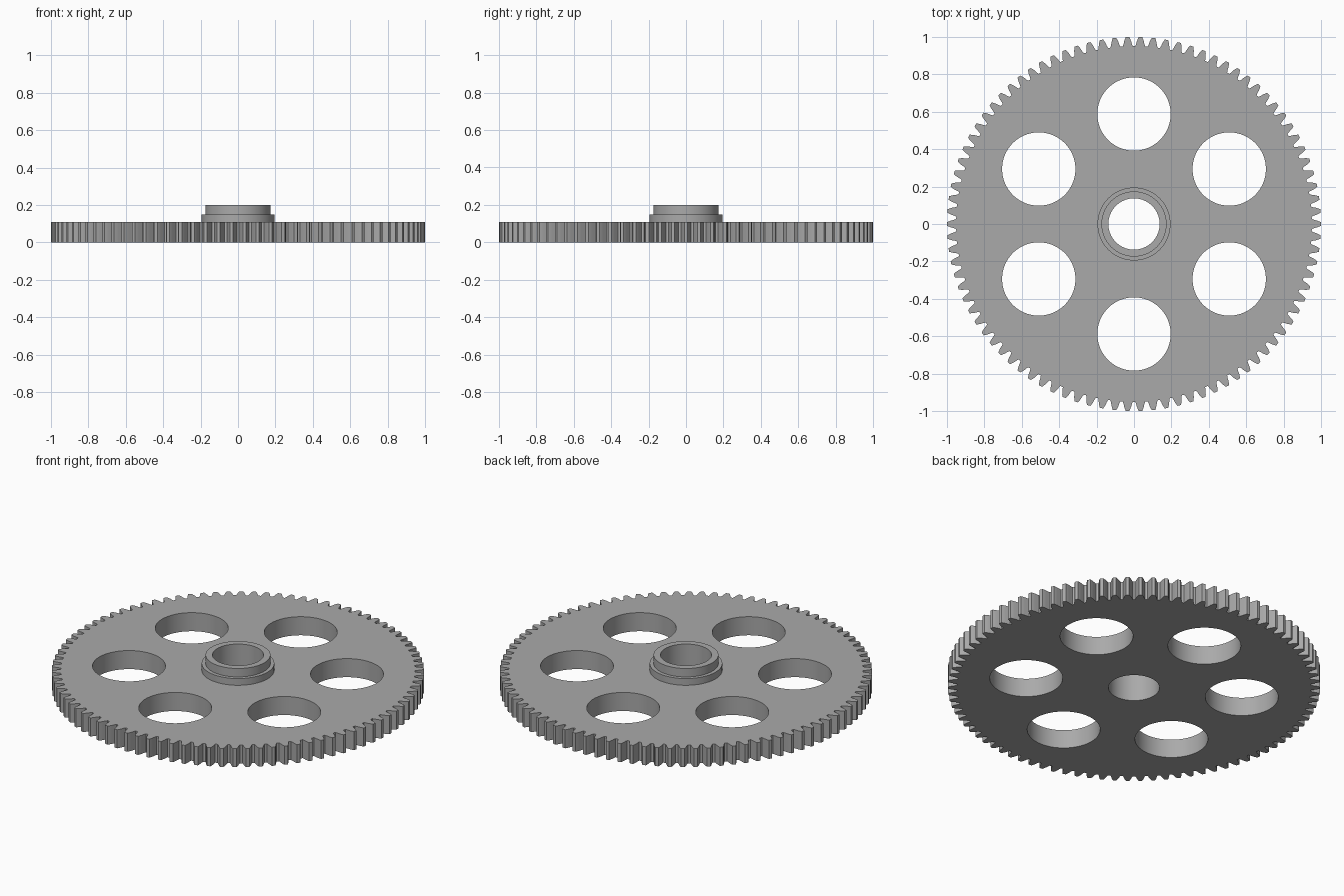
import bpy, bmesh
from math import sin, cos, pi, tau

cube = bpy.data.objects.get("Cube")
if cube:
    bpy.data.objects.remove(cube, do_unlink=True)

TEETH = 90
TIP_R, ROOT_R = 1.0, 0.951
THICK = 0.11
BORE_R = 0.137
HOLE_R, HOLE_DIST, HOLES = 0.196, 0.588, 6
SEGMENTS = 96

steel = bpy.data.materials.new("steel grey")
steel.use_nodes = True
grey = (0.4, 0.4, 0.4, 1)
steel.diffuse_color = grey
steel.node_tree.nodes["Principled BSDF"].inputs["Base Color"].default_value = grey


def polar(r, a):
    return r * cos(a), r * sin(a)


def circle(r, cx=0, cy=0):
    return [(cx + r * cos(tau * i / SEGMENTS), cy + r * sin(tau * i / SEGMENTS))
            for i in range(SEGMENTS)]


def gear_outline():
    # Half of one tooth: radius and half width as a fraction of the pitch
    flank = [(ROOT_R, 0.40), (0.962, 0.335), (0.978, 0.27), (0.990, 0.20), (TIP_R, 0.13)]
    pitch = tau / TEETH
    points = []
    for i in range(TEETH):
        mid = pi / 2 + (i + 0.5) * pitch
        points += [polar(r, mid - w * pitch) for r, w in flank]
        points += [polar(r, mid + w * pitch) for r, w in reversed(flank)]
    return points


def finish(bm, name):
    bmesh.ops.recalc_face_normals(bm, faces=bm.faces)
    mesh = bpy.data.meshes.new(name)
    bm.to_mesh(mesh)
    bm.free()
    mesh.materials.append(steel)
    ob = bpy.data.objects.new(name, mesh)
    bpy.context.collection.objects.link(ob)
    bpy.ops.object.select_all(action="DESELECT")
    ob.select_set(True)
    bpy.context.view_layer.objects.active = ob
    bpy.ops.object.shade_smooth_by_angle(angle=pi / 9)
    return ob


# Toothed disc: outline with the bore and round openings, extruded upwards
bm = bmesh.new()
loops = [gear_outline(), circle(BORE_R)]
for i in range(HOLES):
    loops.append(circle(HOLE_R, *polar(HOLE_DIST, pi / 2 + tau * i / HOLES)))
edges = []
for loop in loops:
    verts = [bm.verts.new((x, y, 0)) for x, y in loop]
    edges += [bm.edges.new((v, verts[i - 1])) for i, v in enumerate(verts)]
bmesh.ops.triangle_fill(bm, edges=edges, use_beauty=True, normal=(0, 0, 1))
top = bmesh.ops.extrude_face_region(bm, geom=bm.faces[:], use_keep_orig=True)
bmesh.ops.translate(bm, vec=(0, 0, THICK),
                    verts=[g for g in top["geom"] if isinstance(g, bmesh.types.BMVert)])
finish(bm, "toothed_disc")

# Stepped hub: a collar and a narrower sleeve, revolved around the bore
bm = bmesh.new()
profile = [(BORE_R, THICK), (BORE_R, 0.2), (0.174, 0.2),
           (0.174, 0.15), (0.195, 0.15), (0.195, THICK)]
verts = [bm.verts.new((r, 0, z)) for r, z in profile]
edges = [bm.edges.new(pair) for pair in zip(verts, verts[1:])]
bmesh.ops.spin(bm, geom=verts + edges, axis=(0, 0, 1), cent=(0, 0, 0),
               angle=tau, steps=SEGMENTS, use_merge=True)
bmesh.ops.remove_doubles(bm, verts=bm.verts, dist=1e-5)
finish(bm, "hub")
